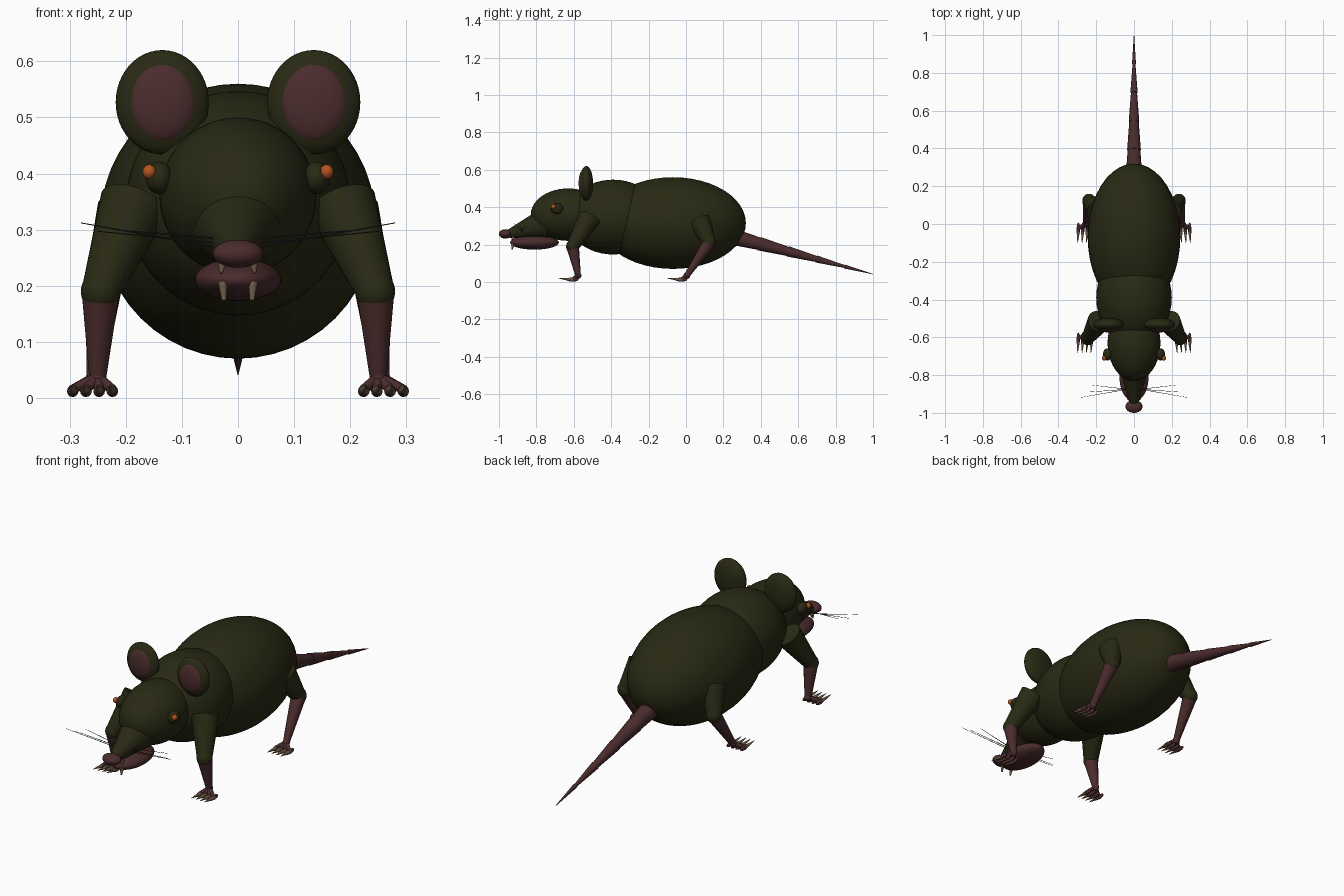
import bpy
import math
from mathutils import Vector

cube = bpy.data.objects.get("Cube")
if cube:
    bpy.data.objects.remove(cube, do_unlink=True)


def material(name, r, g, b):
    m = bpy.data.materials.new(name)
    m.use_nodes = True
    m.diffuse_color = (r, g, b, 1)
    bsdf = m.node_tree.nodes["Principled BSDF"]
    bsdf.inputs["Base Color"].default_value = (r, g, b, 1)
    bsdf.inputs["Roughness"].default_value = 0.8
    return m


FUR = material("olive fur", 0.022, 0.022, 0.007)
SKIN = material("dusky pink skin", 0.07, 0.025, 0.026)
EYE = material("orange eye", 0.45, 0.09, 0.012)
CLAW = material("tan claw", 0.16, 0.11, 0.065)
WHISKER = material("dark whisker", 0.02, 0.02, 0.018)


def finish(name, mat):
    o = bpy.context.object
    o.name = name
    o.data.materials.append(mat)
    bpy.ops.object.shade_smooth_by_angle(angle=math.radians(40))
    return o


def ball(name, mat, centre, radii, pitch=0):
    bpy.ops.mesh.primitive_uv_sphere_add(segments=40, ring_count=24, location=centre,
                                         rotation=(pitch, 0, 0))
    bpy.context.object.scale = radii
    return finish(name, mat)


def taper(name, mat, start, end, r1, r2, sides=24):
    a, b = Vector(start), Vector(end)
    bpy.ops.mesh.primitive_cone_add(vertices=sides, radius1=r1, radius2=r2,
                                    depth=(b - a).length, location=(a + b) / 2)
    o = bpy.context.object
    o.rotation_euler = (b - a).to_track_quat('Z', 'Y').to_euler()
    return finish(name, mat)


# Torso and head
ball("body", FUR, (0, -0.07, 0.315), (0.245, 0.39, 0.245))
ball("chest", FUR, (0, -0.39, 0.347), (0.2, 0.25, 0.2))
ball("head", FUR, (0, -0.63, 0.36), (0.14, 0.2, 0.14))
taper("snout", FUR, (0, -0.76, 0.31), (0, -0.95, 0.256), 0.082, 0.022, 32)
ball("nose", SKIN, (0, -0.966, 0.257), (0.045, 0.034, 0.025))
ball("lower_jaw", SKIN, (0, -0.81, 0.211), (0.077, 0.13, 0.038))

# Tail made of slightly stepped sections
root, tip = Vector((0, 0.24, 0.245)), Vector((0, 1.0, 0.042))
cuts = (0, 0.2, 0.4, 0.6, 0.8, 1)
for i in range(5):
    a, b = cuts[i], cuts[i + 1]
    taper(f"tail_section_{i + 1}", SKIN, root.lerp(tip, a), root.lerp(tip, b),
          0.043 * (1 - a) + 0.002, max(0.043 * (1 - b) - 0.001, 0.001))


def leg(prefix, s, hip, knee, ankle):
    def side(p):
        return (s * p[0], p[1], p[2])
    taper(prefix + "_upper_leg", FUR, side(hip), side(knee), 0.062, 0.034, 32)
    ball(prefix + "_joint", FUR, side(knee), (0.035, 0.035, 0.037))
    taper(prefix + "_lower_leg", SKIN, side(knee), side(ankle), 0.034, 0.015)
    ball(prefix + "_ankle", SKIN, side(ankle), (0.016, 0.018, 0.018))
    # Four toes, each ending in a claw
    for i in range(4):
        x = s * (0.224 + i * 0.0235)
        y = ankle[1]
        taper(f"{prefix}_toe_bone_{i + 1}", SKIN, side(ankle), (x, y - 0.03, 0.016), 0.011, 0.008, 12)
        ball(f"{prefix}_toe_{i + 1}", SKIN, (x, y - 0.03, 0.013), (0.009, 0.032, 0.011))
        taper(f"{prefix}_claw_{i + 1}", CLAW, (x, y - 0.03, 0.012),
              (x + s * 0.004, y - 0.105, 0.02), 0.0105, 0.001, 12)


for s, label in ((1, "left"), (-1, "right")):
    # Legs
    leg(label + "_front", s, (0.185, -0.515, 0.345), (0.245, -0.606, 0.19), (0.25, -0.577, 0.035))
    leg(label + "_back", s, (0.192, 0.07, 0.325), (0.238, 0.125, 0.212), (0.255, 0.005, 0.035))

    # Ears with a pink inner face
    ball(label + "_ear", FUR, (s * 0.135, -0.533, 0.527), (0.083, 0.036, 0.093))
    ball(label + "_inner_ear", SKIN, (s * 0.135, -0.551, 0.527), (0.06, 0.023, 0.07))

    # Eyes
    ball(label + "_eye_socket", FUR, (s * 0.14, -0.69, 0.392), (0.024, 0.032, 0.029))
    ball(label + "_eye", EYE, (s * 0.158, -0.71, 0.403), (0.012, 0.013, 0.013))

    # Teeth
    taper(label + "_lower_tooth", CLAW, (s * 0.027, -0.925, 0.207), (s * 0.025, -0.93, 0.174), 0.009, 0.004, 12)
    taper(label + "_upper_tooth", CLAW, (s * 0.027, -0.925, 0.244), (s * 0.03, -0.93, 0.222), 0.01, 0.002, 12)

    # Whiskers
    for i, (x, y, z) in enumerate(((0.28, -0.918, 0.312), (0.25, -0.89, 0.297), (0.22, -0.853, 0.3))):
        taper(f"{label}_whisker_{i + 1}", WHISKER, (s * 0.035, -0.875, 0.268 + i * 0.008),
              (s * x, y, z), 0.0018, 0.0008, 6)
